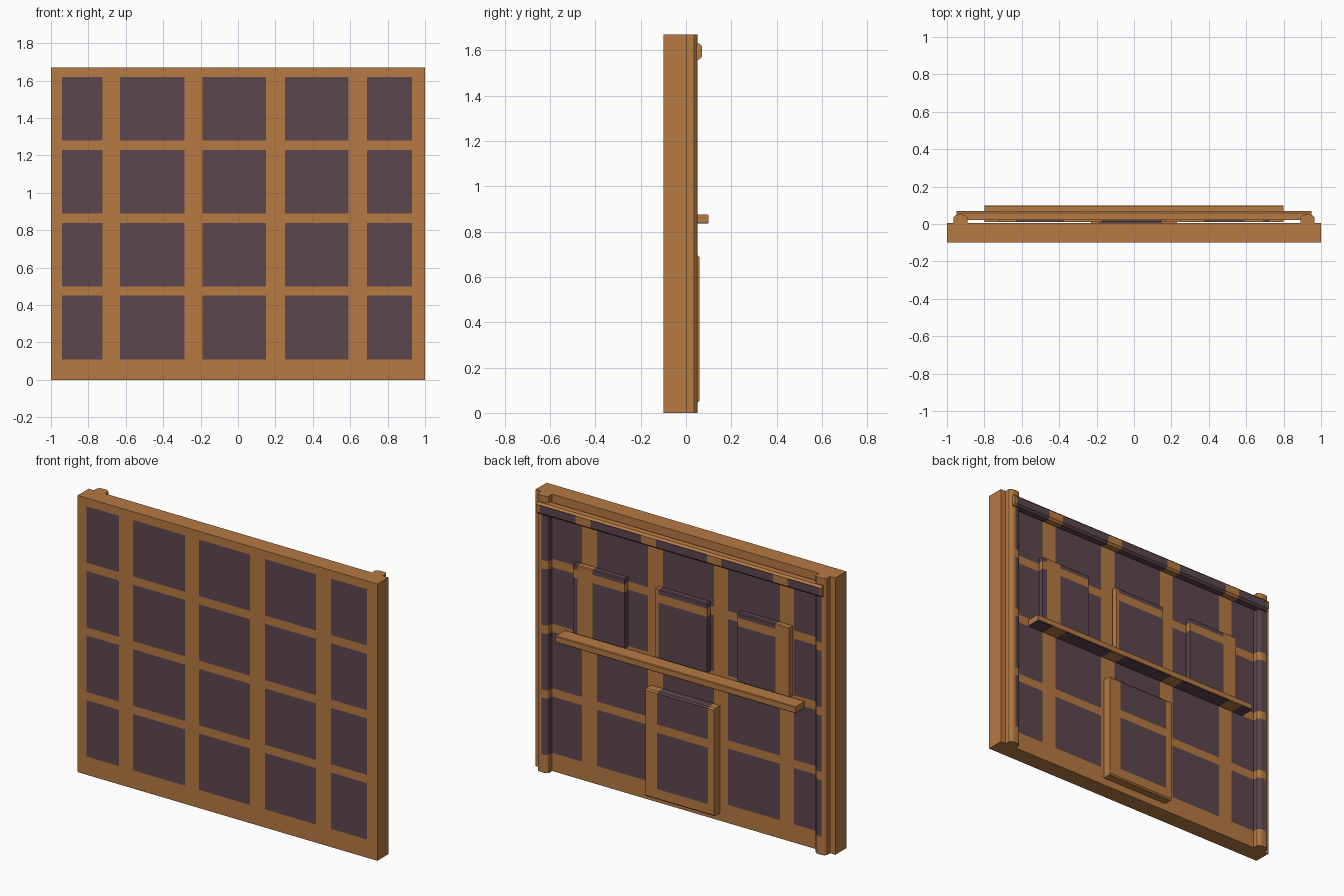
import bpy, bmesh

if "Cube" in bpy.data.objects:
    bpy.data.objects.remove(bpy.data.objects["Cube"])

def material(name, rgb):
    m = bpy.data.materials.new(name)
    m.diffuse_color = (*rgb, 1)
    m.use_nodes = True
    m.node_tree.nodes["Principled BSDF"].inputs["Base Color"].default_value = m.diffuse_color
    return m

WOOD = material("warm_wood", (0.47, 0.195, 0.055))
PURPLE = material("dusky_purple", (0.108, 0.061, 0.078))

# Painted squares: column and row limits, shared by every part
COLS = [(-0.94, -0.725), (-0.63, -0.285), (-0.19, 0.15), (0.25, 0.59), (0.69, 0.93)]
ROWS = [(0.11, 0.45), (0.5, 0.84), (0.89, 1.23), (1.28, 1.62)]

def inside(v, spans):
    return any(a < v < b for a, b in spans)

def finish(name, bm):
    """Cut the part along the square limits and paint faces lying in a square."""
    for axis, spans in ((0, COLS), (2, ROWS)):
        for limit in (v for span in spans for v in span):
            co, no = [0, 0, 0], [0, 0, 0]
            co[axis], no[axis] = limit, 1
            bmesh.ops.bisect_plane(bm, geom=bm.verts[:] + bm.edges[:] + bm.faces[:],
                                   dist=1e-5, plane_co=co, plane_no=no)
    bmesh.ops.recalc_face_normals(bm, faces=bm.faces[:])
    for f in bm.faces:
        c = f.calc_center_median()
        f.material_index = int(inside(c.x, COLS) and inside(c.z, ROWS))
    me = bpy.data.meshes.new(name)
    bm.to_mesh(me)
    bm.free()
    me.materials.append(WOOD)
    me.materials.append(PURPLE)
    ob = bpy.data.objects.new(name, me)
    bpy.context.collection.objects.link(ob)
    return ob

def extrude(name, profile, offset):
    """Closed profile swept along an offset vector."""
    bm = bmesh.new()
    face = bm.faces.new([bm.verts.new(p) for p in profile])
    res = bmesh.ops.extrude_face_region(bm, geom=[face], use_keep_orig=True)
    verts = [g for g in res["geom"] if isinstance(g, bmesh.types.BMVert)]
    bmesh.ops.translate(bm, verts=verts, vec=offset)
    return finish(name, bm)

def box(name, x, y, z, chamfer=0):
    """Box with optional chamfered long edges on its back side."""
    c = chamfer
    prof = [(x[0], y[0], z[0]), (x[0], y[1] - c, z[0])]
    if c:
        prof += [(x[0], y[1], z[0] + c), (x[0], y[1], z[1] - c)]
    prof += [(x[0], y[1] - c, z[1]), (x[0], y[0], z[1])]
    return extrude(name, prof, (x[1] - x[0], 0, 0))

# Main wall
box("wall", (-1, 1), (-0.1, 0.005), (0, 1.67))

# Rounded side posts on the back
for side, s in (("left", -1), ("right", 1)):
    post = [(0.965, 0.005), (0.965, 0.035), (0.955, 0.046), (0.94, 0.05),
            (0.915, 0.05), (0.9, 0.046), (0.89, 0.035), (0.89, 0.005)]
    extrude(side + "_post", [(s * px, py, 0) for px, py in post], (0, 0, 1.67))

# Top rail and middle shelf
box("top_rail", (-0.95, 0.95), (0.022, 0.07), (1.56, 1.63), 0.012)
box("shelf", (-0.8, 0.8), (0.012, 0.1), (0.835, 0.875), 0.004)

# Three upper panels and a lower door panel
for i, cx in enumerate((-0.55, 0, 0.55)):
    box(f"upper_panel_{i + 1}", (cx - 0.172, cx + 0.172), (0.012, 0.047), (0.89, 1.31), 0.005)
box("door_panel", (-0.23, 0.23), (0.003, 0.06), (0.045, 0.695), 0.008)
